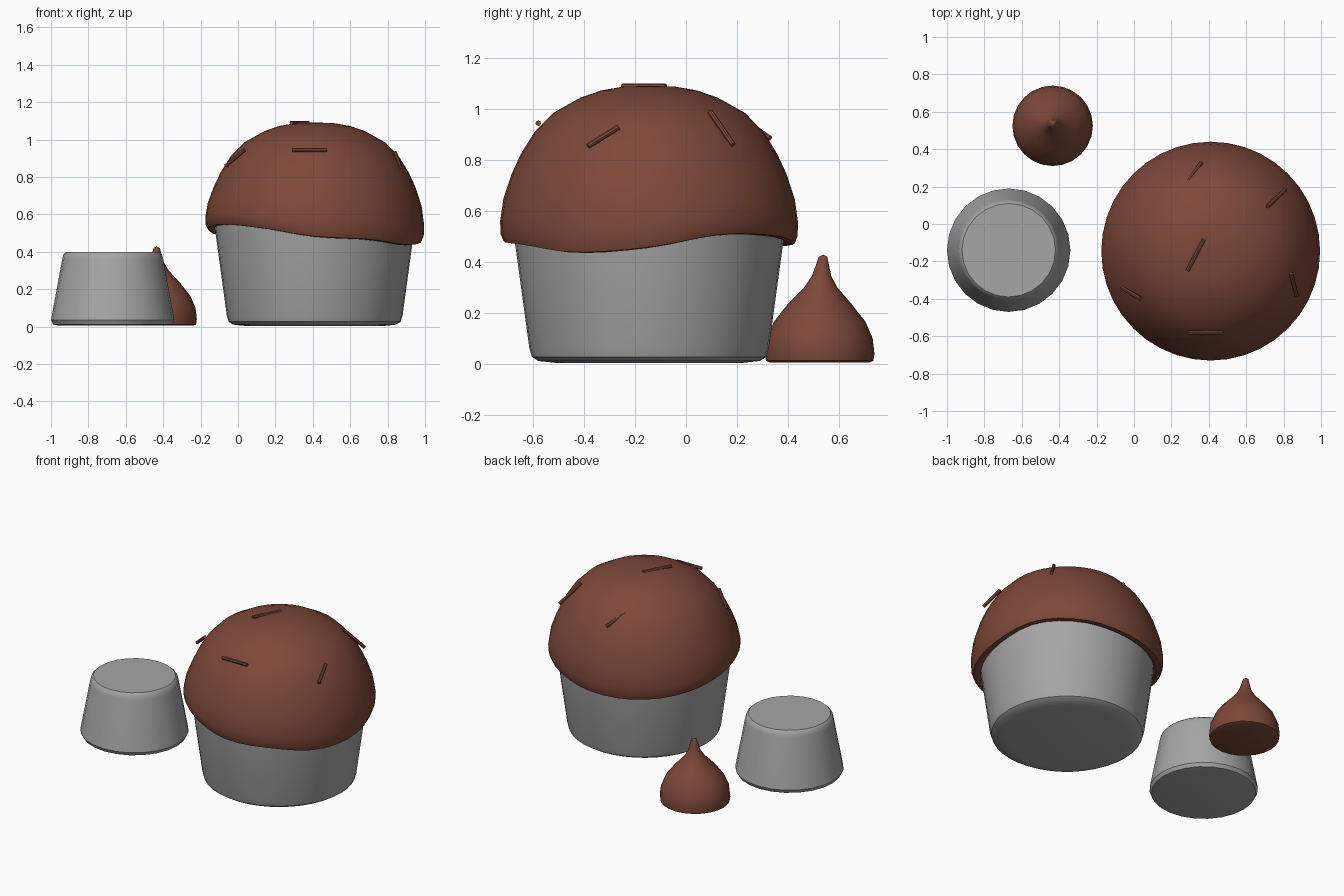
import bpy, bmesh, math
from mathutils import Vector

if "Cube" in bpy.data.objects:
    bpy.data.objects.remove(bpy.data.objects["Cube"])


def material(name, rgb):
    m = bpy.data.materials.new(name)
    m.diffuse_color = (*rgb, 1)
    m.use_nodes = True
    m.node_tree.nodes["Principled BSDF"].inputs["Base Color"].default_value = m.diffuse_color
    return m


GREY = material("grey_wrapper", (0.38, 0.38, 0.38))
BROWN = material("chocolate", (0.205, 0.064, 0.041))


def lathe(name, profile, centre, mat, sides, shift=lambda a, z, w: Vector((0, 0, 0)),
          cap_low=True, smooth=35):
    """Revolve (radius, z, weight) points, listed bottom to top; radius 0 makes a pole."""
    bm = bmesh.new()
    rings = []
    for p in profile:
        r, z, w = (*p, 0)[:3]
        angles = [0] if r == 0 else [math.tau * i / sides for i in range(sides)]
        rings.append([bm.verts.new(Vector((r * math.cos(a), r * math.sin(a), z)) + shift(a, z, w))
                      for a in angles])
    for lo, hi in zip(rings, rings[1:]):
        for i in range(sides):
            j = (i + 1) % sides
            if len(hi) == 1:
                bm.faces.new((lo[i], lo[j], hi[0]))
            else:
                bm.faces.new((lo[i], lo[j], hi[j], hi[i]))
    if cap_low:
        bm.faces.new(rings[0][::-1])
    if len(rings[-1]) > 1:
        bm.faces.new(rings[-1])
    me = bpy.data.meshes.new(name)
    bm.to_mesh(me)
    bm.free()
    ob = bpy.data.objects.new(name, me)
    ob.location = (*centre, 0)
    me.materials.append(mat)
    bpy.context.collection.objects.link(ob)
    bpy.ops.object.select_all(action='DESELECT')
    ob.select_set(True)
    bpy.context.view_layer.objects.active = ob
    bpy.ops.object.shade_smooth_by_angle(angle=math.radians(smooth))
    return ob


# Height of the wavy frosting rim, every 30 degrees from +x
RIM = [.455, .505, .5, .47, .46, .48, .52, .545, .525, .48, .465, .435]


def rim_shift(a, z, w):
    t = a / math.tau * 12
    i, f = int(t), t % 1
    p0, p1, p2, p3 = (RIM[(i + k) % 12] for k in (-1, 0, 1, 2))
    e = p1 + .5 * f * (p2 - p0 + f * (2*p0 - 5*p1 + 4*p2 - p3 + f * (3*(p1 - p2) + p3 - p0)))
    return Vector((0, 0, w * (e - .48)))


CAKE = (.41, -.145)

# Muffin cup
lathe("muffin_cup", [(.37, .004), (.435, .011), (.46, .027), (.47, .06), (.53, .5), (.535, .55)],
      CAKE, GREY, 40)

# Frosting dome with a rolled wavy rim
lathe("frosting", [(.515, .505, 1), (.545, .48, 1), (.572, .483, 1), (.583, .51, .9),
                   (.585, .56, .6), (.572, .65, .25), (.54, .745, .05), (.503, .825), (.45, .91),
                   (.377, .985), (.27, 1.045), (.19, 1.073), (.105, 1.088), (0, 1.092)],
      CAKE, BROWN, 40, rim_shift, cap_low=False, smooth=50)

# Sprinkles lying on the frosting
SPRINKLES = [((.29, -.58, .945), (.475, -.58, .945)),
             ((-.065, -.34, .86), (.035, -.4, .945)),
             ((.29, .23, .955), (.36, .33, .885)),
             ((.715, .095, .99), (.81, .185, .86)),
             ((.84, -.265, .93), (.87, -.385, .855)),
             ((.285, -.25, 1.089), (.375, -.08, 1.089))]
for n, (a, b) in enumerate(SPRINKLES):
    a, b = Vector(a), Vector(b)
    bpy.ops.mesh.primitive_cylinder_add(vertices=8, radius=.011, depth=(b - a).length,
                                        location=(a + b) / 2)
    s = bpy.context.object
    s.name = f"sprinkle_{n + 1}"
    s.rotation_euler = (b - a).to_track_quat('Z', 'Y').to_euler()
    s.data.materials.append(BROWN)

# Upside-down small cup
lathe("small_cup", [(.29, .006), (.318, .012), (.33, .035), (.27, .36), (.263, .388), (.25, .4)],
      (-.67, -.14), GREY, 24)

# Chocolate drop with a slightly bent tip
lathe("chocolate_drop", [(.195, .005), (.211, .012), (.215, .04), (.208, .1), (.18, .165),
                         (.125, .235), (.065, .3), (.038, .345), (.025, .39), (.017, .42),
                         (0, .429)],
      (-.435, .525), BROWN, 24,
      lambda a, z, w: Vector((0, .014 * max(0, (z - .25) / .18), 0)), smooth=50)
